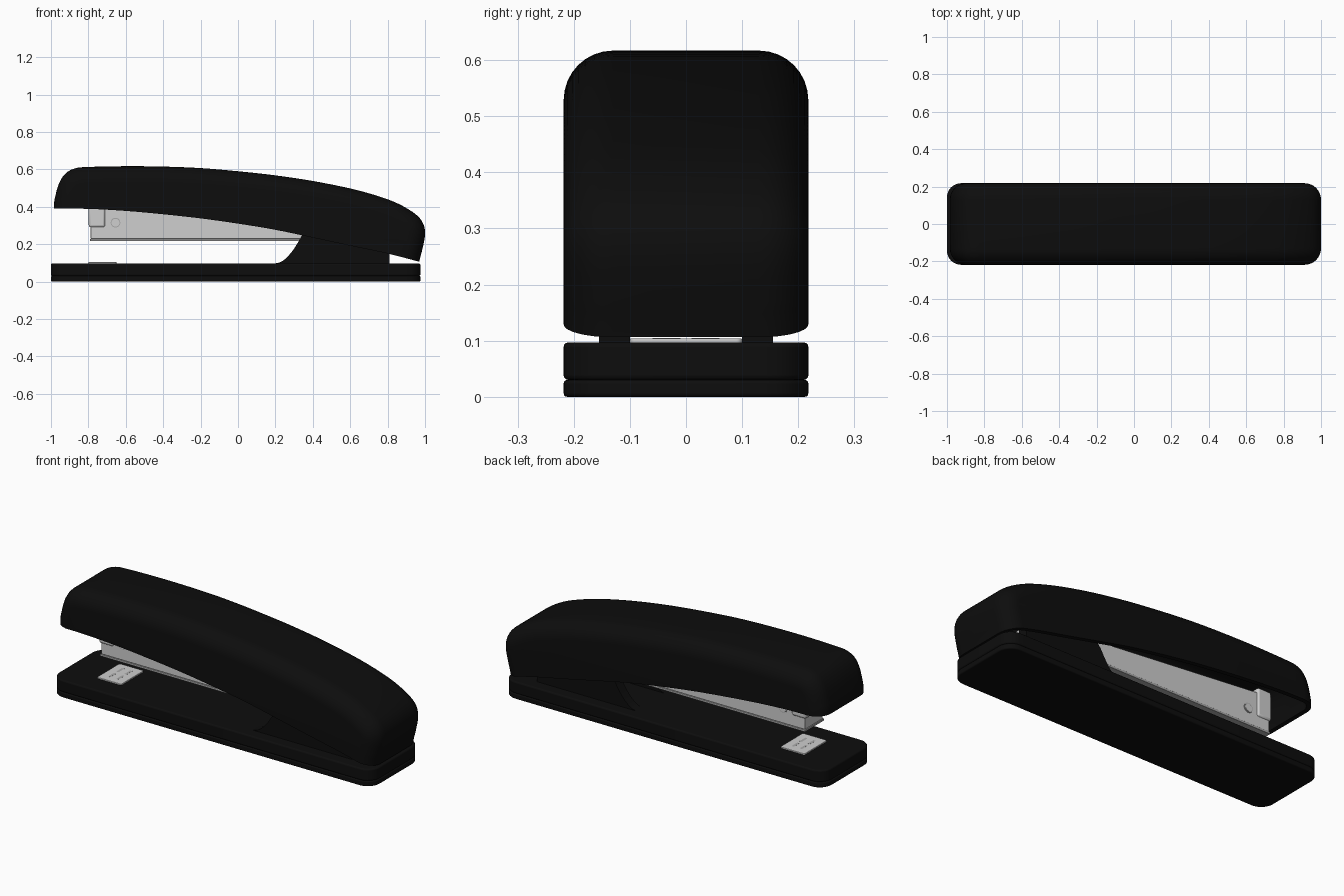
import bpy, bmesh, math
from mathutils import Vector

if "Cube" in bpy.data.objects:
    bpy.data.objects.remove(bpy.data.objects["Cube"])


def material(name, rgb, rough):
    m = bpy.data.materials.new(name)
    m.use_nodes = True
    m.diffuse_color = (*rgb, 1)
    bsdf = next(n for n in m.node_tree.nodes if n.type == 'BSDF_PRINCIPLED')
    bsdf.inputs["Base Color"].default_value = (*rgb, 1)
    bsdf.inputs["Roughness"].default_value = rough
    return m


BLACK = material("black plastic", (0.004, 0.004, 0.004), 0.5)
STEEL = material("light steel", (0.62, 0.62, 0.62), 0.4)
SHADE = material("darker steel", (0.4, 0.4, 0.4), 0.4)


def finish(name, bm, mat, bevel=0, segments=3):
    """Turn a bmesh into a smooth-shaded object, with optional soft edges."""
    bmesh.ops.recalc_face_normals(bm, faces=bm.faces)
    me = bpy.data.meshes.new(name)
    bm.to_mesh(me)
    bm.free()
    me.materials.append(mat)
    ob = bpy.data.objects.new(name, me)
    bpy.context.collection.objects.link(ob)
    if bevel:
        mod = ob.modifiers.new("soft_edges", 'BEVEL')
        mod.width, mod.segments = bevel, segments
        mod.limit_method, mod.angle_limit = 'ANGLE', math.radians(40)
    smooth(ob)
    return ob


def smooth(ob):
    bpy.ops.object.select_all(action='DESELECT')
    ob.select_set(True)
    bpy.context.view_layer.objects.active = ob
    bpy.ops.object.shade_smooth_by_angle(angle=math.radians(35))


def prism(name, points, lo, hi, mat, axis='Y', bevel=0):
    """Extrude an outline: XZ outlines along Y, XY outlines along Z."""
    bm = bmesh.new()
    place = (lambda a, b, c: (a, c, b)) if axis == 'Y' else (lambda a, b, c: (a, b, c))
    rings = [[bm.verts.new(place(a, b, c)) for a, b in points] for c in (lo, hi)]
    bridge(bm, rings)
    return finish(name, bm, mat, bevel)


def bridge(bm, rings):
    """Skin closed rings and cap both ends."""
    n = len(rings[0])
    for r, s in zip(rings, rings[1:]):
        for i in range(n):
            bm.faces.new((r[i], r[(i + 1) % n], s[(i + 1) % n], s[i]))
    bm.faces.new(rings[0])
    bm.faces.new(rings[-1])


def box(name, x0, x1, y0, y1, z0, z1, mat, bevel=0):
    return prism(name, [(x0, z0), (x1, z0), (x1, z1), (x0, z1)], y0, y1, mat, bevel=bevel)


def rounded_rect(x0, x1, half, r, steps=8):
    pts = []
    corners = ((x1 - r, half - r), (x0 + r, half - r), (x0 + r, r - half), (x1 - r, r - half))
    for q, (cx, cy) in enumerate(corners):
        for k in range(steps + 1):
            a = math.pi / 2 * (q + k / steps)
            pts.append((cx + r * math.cos(a), cy + r * math.sin(a)))
    return pts


def spline(pts, steps=4):
    """Smooth curve through the points."""
    p = [Vector(q) for q in pts]
    p = [2 * p[0] - p[1]] + p + [2 * p[-1] - p[-2]]
    out = []
    for a, b, c, d in zip(p, p[1:], p[2:], p[3:]):
        for k in range(steps):
            t = k / steps
            out.append(0.5 * (2 * b + (c - a) * t + (2 * a - 5 * b + 4 * c - d) * t * t
                              + (3 * b - a - 3 * c + d) * t ** 3))
    return out + [p[-2]]


def inset(curve, d):
    """Move a left-to-right arch inward by d."""
    out = []
    for i, p in enumerate(curve):
        t = (curve[min(i + 1, len(curve) - 1)] - curve[max(i - 1, 0)]).normalized()
        out.append(p + Vector((t.y, -t.x)) * d)
    return out


def arch_body(name, curve, half, start, radius, mat, steps=8):
    """Arch across Y whose long edges are rounded off."""
    bm = bmesh.new()
    angles = [math.pi / 2 * k / steps for k in range(steps + 1)]
    sections = [(half - radius * (1 - math.cos(a)), start + radius * (1 - math.sin(a)))
                for a in angles]
    sections = [(-y, d) for y, d in sections] + [(y, d) for y, d in reversed(sections)]
    rings = [[bm.verts.new((p.x, y, p.y)) for p in inset(curve, d)] for y, d in sections]
    bridge(bm, rings)
    return finish(name, bm, mat)


def cut(ob, cutters):
    """Subtract the cutters, bake the result and remove them."""
    for c in cutters:
        mod = ob.modifiers.new("cut", 'BOOLEAN')
        mod.operation, mod.solver, mod.object = 'DIFFERENCE', 'EXACT', c
        c.hide_render = True
    dg = bpy.context.evaluated_depsgraph_get()
    me = bpy.data.meshes.new_from_object(ob.evaluated_get(dg))
    ob.modifiers.clear()
    ob.data = me
    for c in cutters:
        bpy.data.objects.remove(c)
    smooth(ob)


# Base: foot pad and upper tray with a fine seam between
prism("base_pad", rounded_rect(-1, 0.975, 0.218, 0.075), 0, 0.03, BLACK, 'Z', 0.006)
prism("base_tray", rounded_rect(-1, 0.975, 0.218, 0.075), 0.03, 0.097, BLACK, 'Z', 0.008)

# Top cover: hollow arch trimmed by a curved lower rim
arch = spline([(-0.99, -0.1), (-0.99, 0.15), (-0.985, 0.39), (-0.976, 0.46), (-0.955, 0.53),
               (-0.92, 0.58), (-0.87, 0.606), (-0.8, 0.613), (-0.6, 0.617), (-0.4, 0.615),
               (-0.2, 0.607), (0, 0.59), (0.2, 0.568), (0.4, 0.538), (0.6, 0.498),
               (0.75, 0.457), (0.86, 0.415), (0.95, 0.36), (0.99, 0.31), (1, 0.25),
               (0.985, 0.17), (0.97, 0.11), (0.925, -0.1)])
rim = spline([(-1.2, 0.39), (-0.985, 0.39), (-0.8, 0.389), (-0.6, 0.378), (-0.4, 0.36),
              (-0.2, 0.338), (0, 0.31), (0.2, 0.277), (0.4, 0.235), (0.6, 0.192),
              (0.8, 0.15), (0.97, 0.106), (1.2, 0.045)])
cover = arch_body("top_cover", arch, 0.218, 0, 0.088, BLACK)
cavity = arch_body("cavity_cutter", arch, 0.193, 0.025, 0.06, BLACK)
below = prism("rim_cutter", rim + [Vector((1.2, -0.5)), Vector((-1.2, -0.5))], -0.4, 0.4, BLACK)
cut(cover, [cavity, below])

# Pivot bracket: two cheeks rising from the base into the cover
cheek = spline([(0.19, 0.095), (0.235, 0.108), (0.28, 0.15), (0.315, 0.2), (0.345, 0.25),
                (0.4, 0.31)])
cheek += [Vector(p) for p in ((0.7, 0.31), (0.81, 0.2), (0.81, 0.095))]
for side, s in (("left", 1), ("right", -1)):
    lo, hi = sorted((s * 0.1, s * 0.155))
    prism(f"pivot_bracket_{side}", cheek, lo, hi, BLACK)

# Staple magazine with its lower rail and nose cap
prism("magazine", [(-0.788, 0.228), (0.7, 0.228), (0.7, 0.3), (-0.788, 0.43)],
      -0.08, 0.08, STEEL, bevel=0.004)
box("magazine_rail", -0.792, 0.7, -0.084, 0.084, 0.217, 0.229, SHADE, 0.002)
box("nose_cap", -0.798, -0.71, -0.088, 0.088, 0.29, 0.45, STEEL, 0.012)

# Rivets on both sides of the magazine
for side, s in (("back", 1), ("front", -1)):
    for part, r, depth, mat in (("rim", 0.026, 0.083, SHADE), ("rivet", 0.021, 0.085, STEEL)):
        disc = [(-0.655 + r * math.cos(a), 0.315 + r * math.sin(a))
                for a in (math.tau * k / 24 for k in range(24))]
        lo, hi = sorted((s * 0.075, s * depth))
        prism(f"{part}_{side}", disc, lo, hi, mat)

# Anvil plate with crimping grooves
prism("anvil_plate", rounded_rect(-0.8, -0.65, 0.1, 0.01), 0.09, 0.104, STEEL, 'Z', 0.002)
for i, x in enumerate((-0.75, -0.7)):
    for j, y in enumerate((-0.035, 0.035)):
        box(f"anvil_groove_{i}_{j}", x - 0.007, x + 0.007, y - 0.025, y + 0.025,
            0.1, 0.1045, SHADE)
